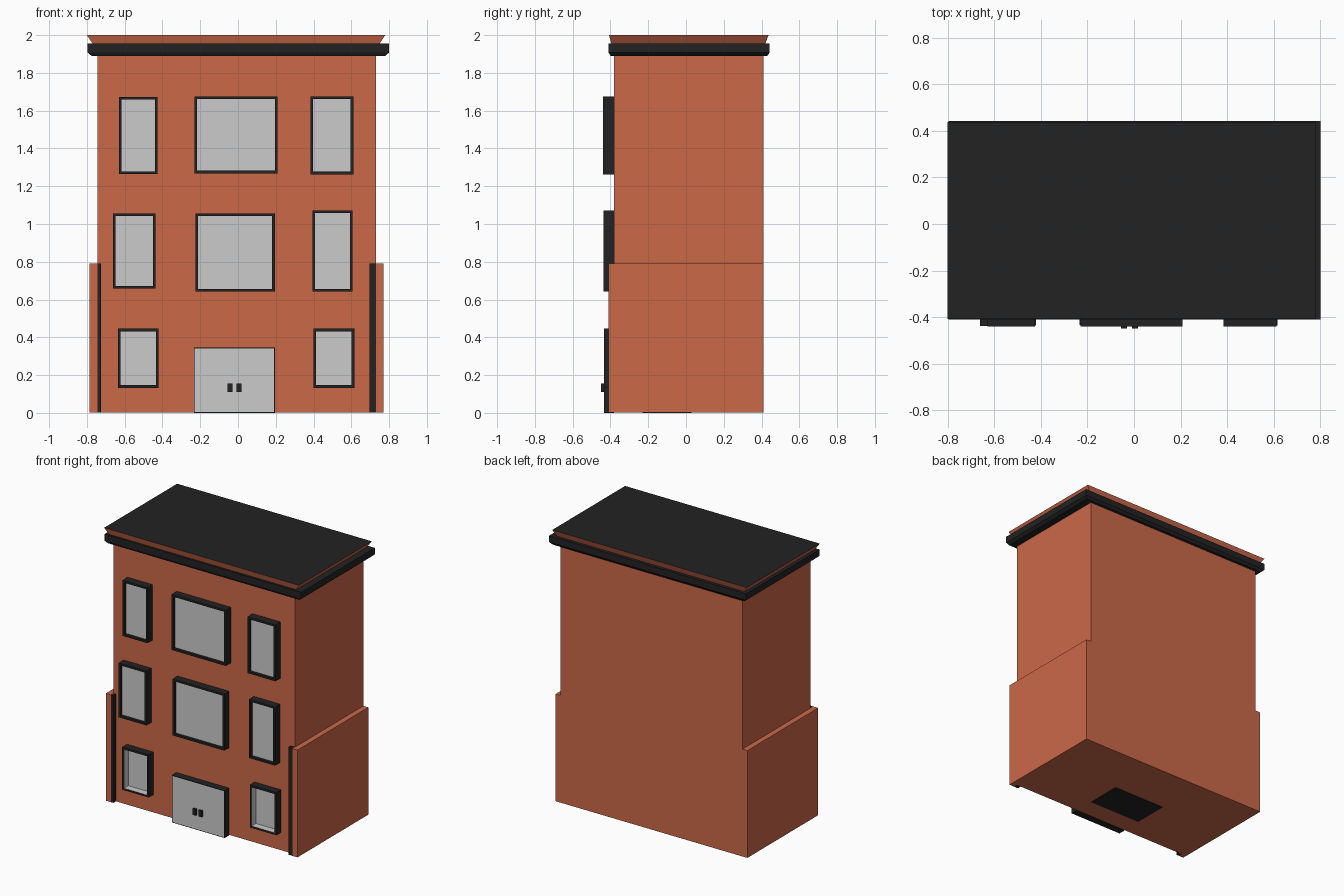
import bpy, bmesh

if "Cube" in bpy.data.objects:
    bpy.data.objects.remove(bpy.data.objects["Cube"])


def material(name, rgb):
    m = bpy.data.materials.new(name)
    m.diffuse_color = (*rgb, 1.0)
    m.use_nodes = True
    m.node_tree.nodes["Principled BSDF"].inputs["Base Color"].default_value = m.diffuse_color
    return m


BRICK = material("brick_orange", (0.60, 0.138, 0.064))
DARK = material("charcoal", (0.016, 0.016, 0.016))
GREY = material("light_grey", (0.60, 0.60, 0.60))


def finish(name, bm, mats):
    bmesh.ops.recalc_face_normals(bm, faces=bm.faces)
    me = bpy.data.meshes.new(name)
    bm.to_mesh(me)
    bm.free()
    for m in mats:
        me.materials.append(m)
    ob = bpy.data.objects.new(name, me)
    bpy.context.collection.objects.link(ob)
    return ob


def loft(rings):
    """Closed solid through stacked rectangles (x0, x1, y0, y1, z)."""
    bm = bmesh.new()
    loops = [[bm.verts.new(c) for c in
              ((x0, y0, z), (x1, y0, z), (x1, y1, z), (x0, y1, z))]
             for x0, x1, y0, y1, z in rings]
    bm.faces.new(loops[0][::-1])
    bm.faces.new(loops[-1])
    for a, b in zip(loops, loops[1:]):
        for i in range(4):
            j = (i + 1) % 4
            bm.faces.new((a[i], a[j], b[j], b[i]))
    bm.normal_update()
    return bm


def box(name, x0, x1, y0, y1, z0, z1, mat):
    return finish(name, loft([(x0, x1, y0, y1, z0), (x0, x1, y0, y1, z1)]), [mat])


def panel(name, x0, x1, z0, z1, front, border, recess, reveal):
    """Dark box on the facade with an inset grey front, optionally sunk."""
    bm = loft([(x0, x1, front, WALL_Y, z0), (x0, x1, front, WALL_Y, z1)])
    face = min(bm.faces, key=lambda f: f.calc_center_median().y)
    bmesh.ops.inset_region(bm, faces=[face], thickness=border)
    if recess:
        face = bmesh.ops.extrude_discrete_faces(bm, faces=[face])["faces"][0]
        bmesh.ops.translate(bm, verts=face.verts, vec=(0, recess, 0))
        for e in face.edges:
            for f in e.link_faces:
                f.material_index = reveal
    face.material_index = 1
    return finish(name, bm, [DARK, GREY])


WALL_Y, BACK_Y, BASE = -0.38, 0.41, 0.003

# Main block and the low side walls
box("main_block", -0.745, 0.73, WALL_Y, BACK_Y, BASE, 1.90, BRICK)
box("left_side_wall", -0.785, -0.745, -0.41, BACK_Y, BASE, 0.79, BRICK)
box("right_side_wall", 0.73, 0.77, -0.41, BACK_Y, BASE, 0.79, BRICK)

# Dark strips inside the side walls
box("left_strip", -0.745, -0.725, -0.41, WALL_Y, BASE, 0.79, DARK)
box("right_strip", 0.695, 0.73, -0.41, WALL_Y, BASE, 0.79, DARK)

# Cornice with bevelled underside
finish("cornice", loft([(-0.775, 0.78, -0.40, 0.43, 1.89),
                        (-0.797, 0.80, -0.41, 0.443, 1.908),
                        (-0.797, 0.80, -0.41, 0.443, 1.955)]), [DARK])

# Flared roof cap: brick sides, dark top
bm = loft([(-0.77, 0.75, -0.395, 0.42, 1.955), (-0.80, 0.78, -0.408, 0.437, 2.0)])
for f in bm.faces:
    f.material_index = 1 if f.calc_center_median().z > 1.99 else 0
finish("roof_cap", bm, [BRICK, DARK])

# Windows: x0, x1, z0, z1 per storey; ground floor has deep grey reveals
STOREYS = [
    ("ground", -0.435, 0.05, 1, [(-0.635, -0.42, 0.133, 0.446),
                                 (0.40, 0.616, 0.133, 0.446)]),
    ("middle", -0.437, 0.02, 0, [(-0.662, -0.437, 0.658, 1.056),
                                 (-0.225, 0.195, 0.642, 1.056),
                                 (0.394, 0.606, 0.642, 1.072)]),
    ("upper", -0.44, 0.02, 0, [(-0.63, -0.426, 1.265, 1.672),
                               (-0.23, 0.209, 1.268, 1.676),
                               (0.384, 0.611, 1.263, 1.676)]),
]
for storey, front, recess, reveal, wins in STOREYS:
    for i, w in enumerate(wins):
        panel(f"{storey}_window_{i + 1}", *w, front, 0.02, recess, reveal)

# Double door with two handles
panel("door", -0.234, 0.195, 0.0, 0.346, -0.433, 0.006, 0, 0)
for i, x in enumerate((-0.055, -0.008)):
    box(f"door_handle_{i + 1}", x, x + 0.026, -0.449, -0.433, 0.11, 0.155, DARK)

# Dark plate under the building
box("base_plate", -0.23, 0.19, -0.23, 0.03, 0.0, 0.006, DARK)
